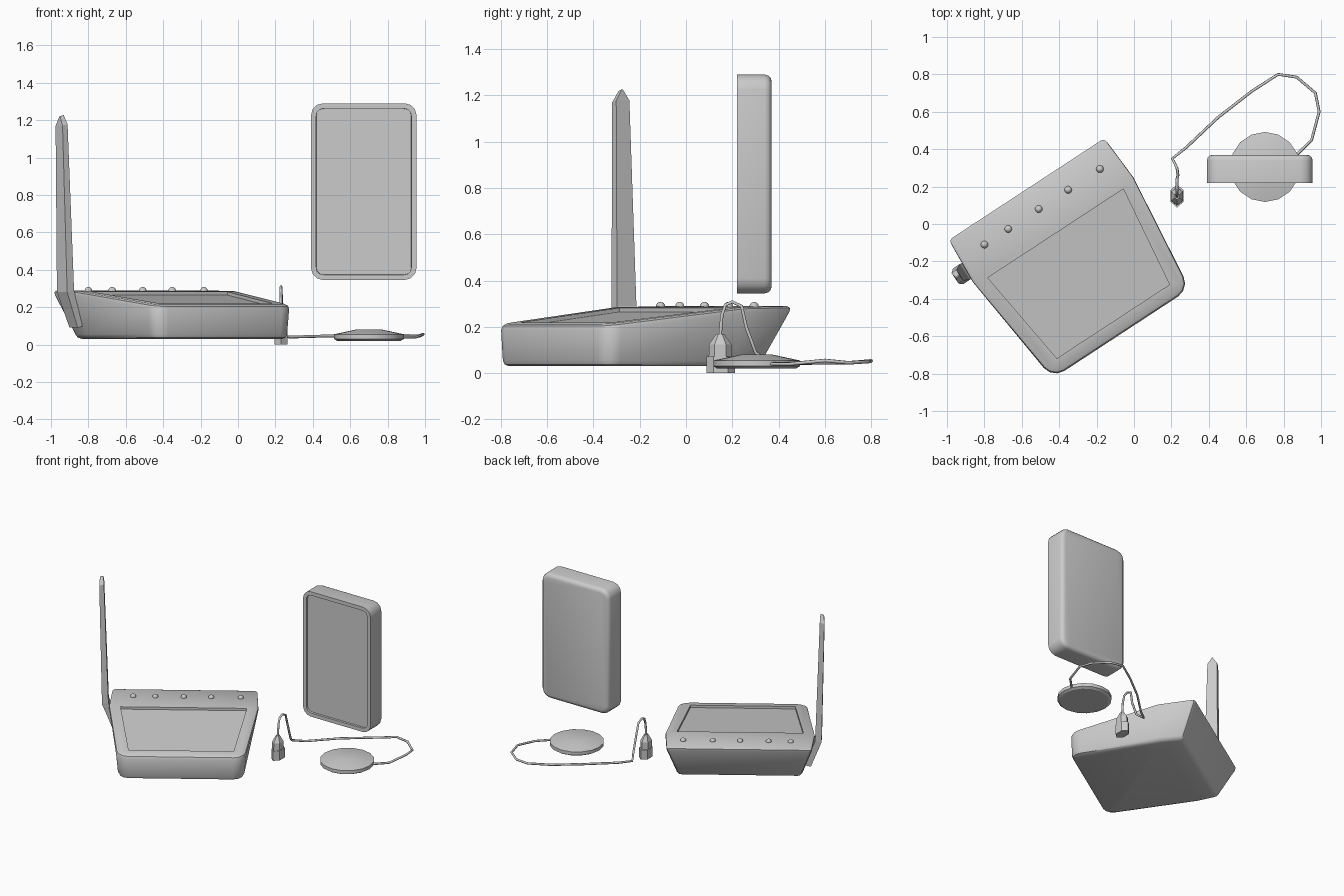
import bpy, bmesh, math
from mathutils import Vector, Matrix

if "Cube" in bpy.data.objects:
    bpy.data.objects.remove(bpy.data.objects["Cube"])

# Desk-unit frame: a = across, b = from back edge towards front, z up
TURN = Matrix.Translation((-0.58, 0.195, 0)) @ Matrix.Rotation(math.radians(33.2), 4, 'Z')


def P(a, b, z):
    return TURN @ Vector((a, -b, z))


def loft(rings):
    """Skin between equal-length rings of points and cap both ends."""
    bm = bmesh.new()
    rows = [[bm.verts.new(p) for p in r] for r in rings]
    n = len(rows[0])
    for r0, r1 in zip(rows, rows[1:]):
        for i in range(n):
            j = (i + 1) % n
            bm.faces.new((r0[i], r0[j], r1[j], r1[i]))
    bm.faces.new(rows[0])
    bm.faces.new(rows[-1])
    bmesh.ops.recalc_face_normals(bm, faces=bm.faces[:])
    return bm


def finish(bm, name, smooth=None):
    me = bpy.data.meshes.new(name)
    bm.to_mesh(me)
    bm.free()
    ob = bpy.data.objects.new(name, me)
    bpy.context.collection.objects.link(ob)
    if smooth:
        shade(ob, smooth)
    return ob


def shade(ob, angle):
    bpy.ops.object.select_all(action='DESELECT')
    ob.select_set(True)
    bpy.context.view_layer.objects.active = ob
    bpy.ops.object.shade_smooth_by_angle(angle=math.radians(angle))


def bake(ob):
    dg = bpy.context.evaluated_depsgraph_get()
    me = bpy.data.meshes.new_from_object(ob.evaluated_get(dg))
    ob.modifiers.clear()
    ob.data = me


def polygon(x, y, z, rx, ry, n, start=0.0):
    return [(x + rx * math.cos(start + i * math.tau / n),
             y + ry * math.sin(start + i * math.tau / n), z) for i in range(n)]


# Console body: (top b, top half width, top z, bottom b, bottom half width)
sections = [(0.0, 0.505, 0.29, 0.12, 0.42),
            (0.27, 0.52, 0.285, 0.27, 0.44),
            (0.935, 0.44, 0.21, 0.93, 0.43)]
bm = loft([[P(-w, b, z), P(w, b, z), P(w2, b2, 0.03), P(-w2, b2, 0.03)]
           for b, w, z, b2, w2 in sections])
bm.verts.ensure_lookup_table()
inv = TURN.inverted()
corners = [e for e in bm.edges
           if all(-(inv @ v.co).y > 0.9 for v in e.verts)
           and abs(e.verts[0].co.z - e.verts[1].co.z) > 0.1]
bmesh.ops.bevel(bm, geom=corners, offset=0.075, segments=3, profile=0.5, affect='EDGES')
body = finish(bm, "console_body")
bev = body.modifiers.new("soft_edges", 'BEVEL')
bev.width, bev.segments = 0.025, 2
bev.limit_method, bev.angle_limit = 'ANGLE', math.radians(35)


# Sunken sloping screen
def slope(b):
    return 0.285 - (b - 0.27) / 0.665 * 0.075


outline = [(-0.433, 0.293), (0.433, 0.293), (0.36, 0.856), (-0.36, 0.856)]
cutter = finish(loft([[P(a, b, slope(b) + dz) for a, b in outline] for dz in (-0.018, 0.1)]),
                "screen_cutter")
cutter.hide_render = True
cut = body.modifiers.new("screen", 'BOOLEAN')
cut.operation, cut.object, cut.solver = 'DIFFERENCE', cutter, 'EXACT'
bake(body)
bpy.data.objects.remove(cutter)
shade(body, 35)

# Row of buttons
for i, a in enumerate((-0.351, -0.199, -0.004, 0.184, 0.387)):
    bm = bmesh.new()
    bmesh.ops.create_uvsphere(bm, u_segments=12, v_segments=8, radius=0.02,
                              matrix=Matrix.Translation(P(a, 0.135, 0.288)))
    finish(bm, f"button_{i + 1}", 60)

# Antenna blade: z, a, half width, half thickness
blade = [(0.09, -0.47, 0.04, 0.018), (0.28, -0.54, 0.05, 0.022),
         (1.17, -0.565, 0.034, 0.016), (1.22, -0.565, 0.003, 0.012)]
finish(loft([[P(a - t, 0.2 - w, z), P(a + t, 0.2 - w, z + t / 2),
              P(a + t, 0.2 + w, z + t / 2), P(a - t, 0.2 + w, z)]
             for z, a, w, t in blade]), "antenna")

# Upright tablet with rounded corners, soft back and inset screen
x0, x1, y0, y1, z0, z1 = 0.39, 0.955, 0.22, 0.37, 0.345, 1.29
bm = loft([[(x0, y, z0), (x1, y, z0), (x1, y, z1), (x0, y, z1)] for y in (y0, y1)])
bmesh.ops.bevel(bm, geom=[e for e in bm.edges if abs(e.verts[0].co.y - e.verts[1].co.y) > 0.1],
                offset=0.065, segments=3, profile=0.5, affect='EDGES')
bmesh.ops.bevel(bm, geom=[e for e in bm.edges if all(v.co.y > y1 - 0.001 for v in e.verts)],
                offset=0.03, segments=3, profile=0.5, affect='EDGES')
bm.normal_update()
front = [f for f in bm.faces if f.normal.y < -0.9]
bmesh.ops.inset_region(bm, faces=front, thickness=0.028)
bmesh.ops.inset_region(bm, faces=front, thickness=0.001, depth=-0.015)
finish(bm, "tablet", 35)

# Round charging puck
finish(loft([polygon(0.70, 0.305, z, r, r, 16) for r, z in
             ((0.17, 0.02), (0.187, 0.03), (0.187, 0.055), (0.07, 0.08))]), "puck", 30)

# Plug: hexagonal connector and tapered grip
A = math.pi / 2
finish(loft([polygon(0.23, 0.15, z, 0.04, 0.062, 6, A) for z in (0.0, 0.072)]),
       "plug_connector")
finish(loft([polygon(0.23, 0.148, z, rx, ry, 6, A) for z, rx, ry in
             ((0.07, 0.036, 0.05), (0.125, 0.036, 0.048), (0.17, 0.014, 0.017))]),
       "plug_grip")

# Cable from plug over an arch and round to the puck
path = [(0.23, 0.148, 0.165), (0.23, 0.155, 0.25), (0.23, 0.17, 0.295), (0.23, 0.20, 0.308),
        (0.23, 0.24, 0.29), (0.235, 0.26, 0.2), (0.23, 0.30, 0.09), (0.205, 0.35, 0.05),
        (0.28, 0.41, 0.04), (0.45, 0.57, 0.045), (0.63, 0.71, 0.045), (0.77, 0.80, 0.053),
        (0.87, 0.785, 0.05), (0.97, 0.70, 0.045), (0.99, 0.60, 0.055), (0.95, 0.45, 0.04),
        (0.86, 0.36, 0.04)]
cu = bpy.data.curves.new("cable", 'CURVE')
cu.dimensions = '3D'
cu.bevel_depth, cu.bevel_resolution, cu.use_fill_caps = 0.008, 1, True
sp = cu.splines.new('POLY')
sp.points.add(len(path) - 1)
for pt, co in zip(sp.points, path):
    pt.co = (*co, 1)
bpy.context.collection.objects.link(bpy.data.objects.new("cable", cu))
